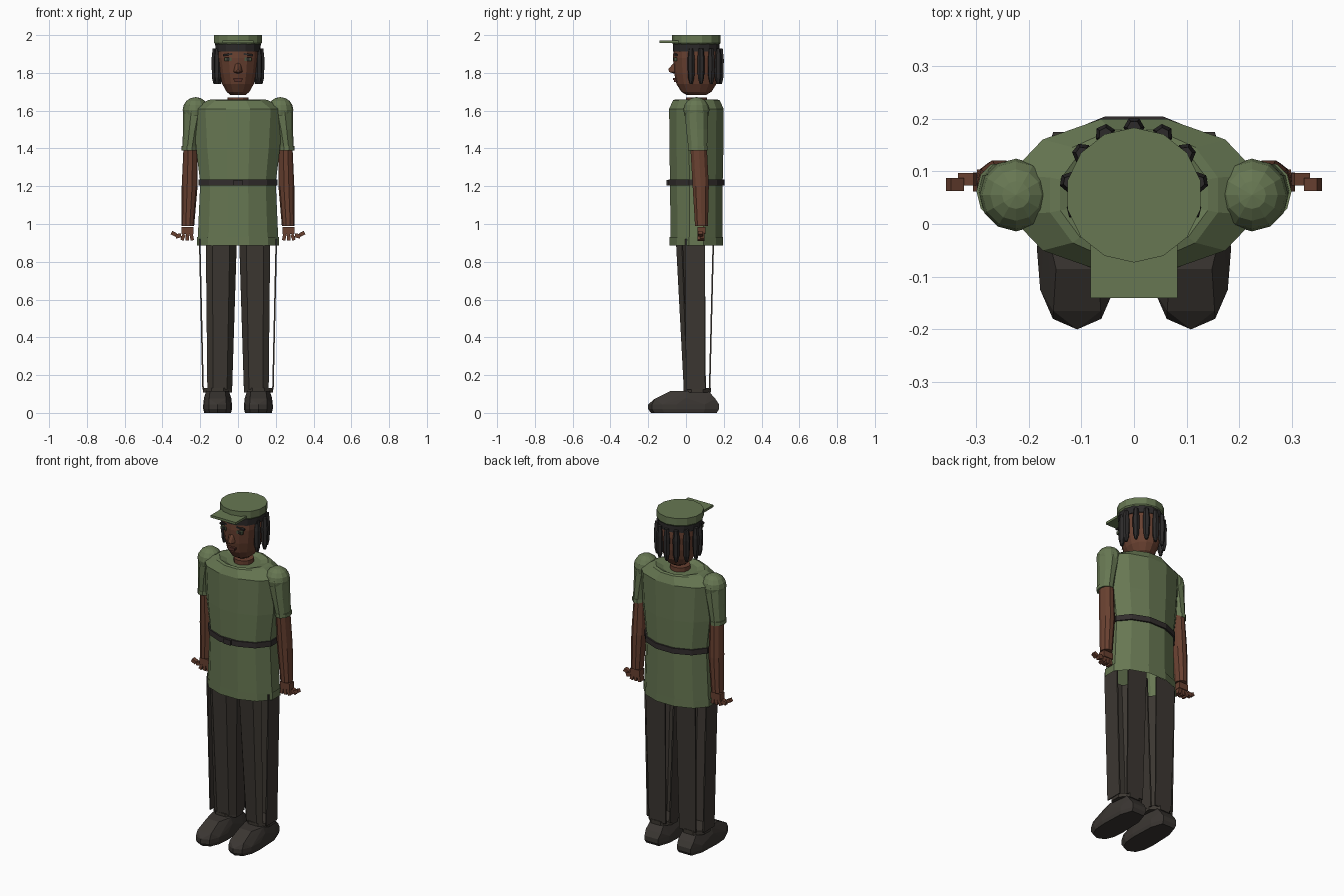
import bpy, bmesh, math
from mathutils import Vector

cube = bpy.data.objects.get("Cube")
if cube:
    bpy.data.objects.remove(cube, do_unlink=True)


def material(name, rgb):
    m = bpy.data.materials.new(name)
    m.use_nodes = True
    color = (*rgb, 1)
    m.diffuse_color = color
    m.node_tree.nodes["Principled BSDF"].inputs["Base Color"].default_value = color
    return m


GREEN = material("olive cloth", (.135, .185, .085))
SKIN = material("brown skin", (.14, .052, .03))
TROUSER = material("dark trousers", (.045, .038, .031))
BOOT = material("boot leather", (.043, .037, .032))
BELT = material("belt leather", (.032, .027, .026))
HAIR = material("black hair", (.025, .023, .023))
EYE = material("eye green", (.07, .09, .05))
LIP = material("lip", (.09, .03, .022))
CY = .055  # body axis depth


def finish(name, bm, mat):
    bmesh.ops.recalc_face_normals(bm, faces=bm.faces)
    mesh = bpy.data.meshes.new(name)
    bm.to_mesh(mesh)
    bm.free()
    mesh.materials.append(mat)
    ob = bpy.data.objects.new(name, mesh)
    bpy.context.collection.objects.link(ob)
    return ob


def loft(name, rings, n, mat, phase=0.0, bottom=True, top=True):
    """Stack of elliptical rings: (z, cx, cy, rx, ry)."""
    bm = bmesh.new()
    loops = []
    for z, cx, cy, rx, ry in rings:
        angles = [2 * math.pi * (i + phase) / n for i in range(n)]
        loops.append([bm.verts.new((cx + rx * math.cos(a), cy + ry * math.sin(a), z)) for a in angles])
    for a, b in zip(loops, loops[1:]):
        for i in range(n):
            j = (i + 1) % n
            bm.faces.new((a[i], a[j], b[j], b[i]))
    if bottom:
        bm.faces.new(loops[0][::-1])
    if top:
        bm.faces.new(loops[-1])
    return finish(name, bm, mat)


def hull(name, points, mat):
    bm = bmesh.new()
    for p in points:
        bm.verts.new(p)
    bmesh.ops.convex_hull(bm, input=bm.verts[:])
    bmesh.ops.dissolve_limit(bm, angle_limit=.02, verts=bm.verts[:], edges=bm.edges[:])
    return finish(name, bm, mat)


def box(name, center, size, mat, turn=0.0):
    bm = bmesh.new()
    bmesh.ops.create_cube(bm, size=1)
    for v in bm.verts:
        v.co = Vector(v.co[i] * size[i] for i in range(3))
    ob = finish(name, bm, mat)
    ob.location = center
    ob.rotation_euler.y = turn
    return ob


def panel(name, low, high, mat):
    """Thin cloth strip between a low and a high path of (x, y) points."""
    bm = bmesh.new()
    a = [bm.verts.new((x, y, .125)) for x, y in low]
    b = [bm.verts.new((x, y, .92)) for x, y in high]
    for i in range(len(a) - 1):
        bm.faces.new((a[i], a[i + 1], b[i + 1], b[i]))
    ob = finish(name, bm, mat)
    mod = ob.modifiers.new("thickness", 'SOLIDIFY')
    mod.thickness = .008
    mod.offset = 0


def oval(z, rx, ry, cx=0.0, cy=CY):
    return (z, cx, cy, rx, ry)


# Shirt, hem and belt
loft("shirt", [oval(.89, .222, .142), oval(1.22, .207, .144), oval(1.4, .23, .148),
               oval(1.61, .245, .149), oval(1.655, .165, .128), oval(1.66, .145, .113),
               oval(1.645, .1, .085)], 12, GREEN, .5, bottom=False)
loft("shirt_hem", [oval(.885, .226, .147), oval(.93, .226, .147)], 12, GREEN, .5, False, False)
loft("belt", [oval(1.203, .216, .154), oval(1.235, .216, .154)], 12, BELT, .5)
box("belt_buckle", (0, CY - .152, 1.219), (.045, .014, .03), BELT)

# Neck and head
loft("neck", [oval(1.62, .055, .055), oval(1.67, .055, .055)], 12, SKIN)
loft("head", [oval(1.682, .04, .05), oval(1.70, .062, .08), oval(1.74, .085, .105),
              oval(1.80, .1, .118), oval(1.88, .112, .124), oval(1.94, .112, .12)], 14, SKIN, .5)
hull("nose", [(0, -.06, 1.86), (-.014, -.06, 1.85), (.014, -.06, 1.85), (-.024, -.06, 1.805),
              (.024, -.06, 1.805), (-.012, -.09, 1.805), (.012, -.09, 1.805), (0, -.093, 1.82),
              (0, -.06, 1.795)], SKIN)
box("upper_lip", (0, -.06, 1.768), (.05, .016, .01), LIP)
box("lower_lip", (0, -.055, 1.757), (.036, .018, .01), LIP)

# Hair band and hanging locks
loft("hair_band", [oval(1.912, .118, .124), oval(1.952, .122, .124)], 14, HAIR, .25)
for k, deg in enumerate((-14, 11, 38, 64, 90, 116, 142, 169, 194)):
    a = math.radians(deg)
    r = .112 if k in (0, 8) else .124
    x, y = r * math.cos(a), CY + (r + .004) * math.sin(a)
    loft(f"hair_lock_{k}", [(z, x, y, w, w) for z, w in
         ((1.74, .008), (1.775, .017), (1.87, .02), (1.93, .013))], 6, HAIR, .5 + deg / 60)

# Cap
loft("cap", [oval(1.95, .122, .122), oval(1.958, .129, .128), oval(2.0, .129, .128)], 14, GREEN, .5)
hull("cap_visor", [(s * x, y, z) for s in (-1, 1) for x, y in ((.083, -.14), (.083, .0))
                   for z in (1.958, 1.972)], GREEN)

for s, side in ((1, "left"), (-1, "right")):
    # Eyes and brows
    box(f"{side}_eye", (s * .053, -.055, 1.873), (.036, .016, .018), EYE)
    box(f"{side}_pupil", (s * .053, -.061, 1.873), (.014, .008, .016), HAIR)
    box(f"{side}_brow", (s * .055, -.053, 1.897), (.05, .016, .009), HAIR, s * .15)

    # Shoulder, sleeve, forearm
    bm = bmesh.new()
    bmesh.ops.create_uvsphere(bm, u_segments=12, v_segments=8, radius=.069)
    shoulder = finish(f"{side}_shoulder", bm, GREEN)
    shoulder.location = (s * .224, CY, 1.603)
    loft(f"{side}_sleeve", [(1.4, s * .256, .062, .039, .052), (1.5, s * .243, .058, .048, .06),
                            (1.61, s * .226, CY, .065, .066)], 10, GREEN)
    loft(f"{side}_sleeve_cuff", [(1.39, s * .257, .062, .042, .055),
                                 (1.412, s * .257, .062, .042, .055)], 10, GREEN)
    loft(f"{side}_arm", [(.99, s * .266, .082, .034, .036), (1.2, s * .256, .078, .042, .045),
                         (1.42, s * .252, .066, .036, .046)], 10, SKIN)

    # Hand with finger stubs and spread thumb
    box(f"{side}_palm", (s * .267, .082, .965), (.062, .042, .038), SKIN)
    for k, x in enumerate((.245, .268, .291)):
        box(f"{side}_finger_{k}", (s * x, .08, .93), (.018, .036, .034), SKIN, s * (.2 - .3 * k))
    box(f"{side}_thumb_base", (s * .316, .085, .937), (.03, .024, .022), SKIN, s * .3)
    box(f"{side}_thumb_tip", (s * .34, .075, .948), (.028, .024, .02), SKIN, s * -.5)

    # Trouser leg made of separate cloth panels
    for part, low, high in (
            ("front", [(.035, .105), (.035, .03), (.06, .0), (.13, -.008), (.16, .01)],
             [(.01, .1), (.01, .0), (.045, -.05), (.135, -.05), (.168, -.02)]),
            ("outer", [(.185, .0), (.185, .102)], [(.203, -.005), (.203, .1)]),
            ("back", [(.045, .125), (.155, .125)], [(.035, .145), (.165, .145)])):
        panel(f"{side}_trouser_{part}", [(s * x, y) for x, y in low],
              [(s * x, y) for x, y in high], TROUSER)
    loft(f"{side}_ankle_cuff", [(z, s * .108, .06, .083, .078) for z in (.108, .132)], 8, TROUSER, .5)

    # Shoe: sole, flared side and sloping upper
    outline = ((.076, -.05), (.07, -.125), (.046, -.18), (0, -.2), (.07, .1), (.045, .175))
    rings = [(z, .93 if z == 0 else 1, x, y) for z in (0, .02, .045) for x, y in outline]
    rings += [(.075, 1, .045, -.165), (.08, 1, .072, .0), (.075, 1, .05, .155)]
    rings += [(.115, 1, .04, -.085), (.115, 1, .06, .0), (.115, 1, .045, .12)]
    hull(f"{side}_shoe", [(s * .108 + m * f * x, f * y, z) for z, f, x, y in rings for m in (-1, 1)], BOOT)
